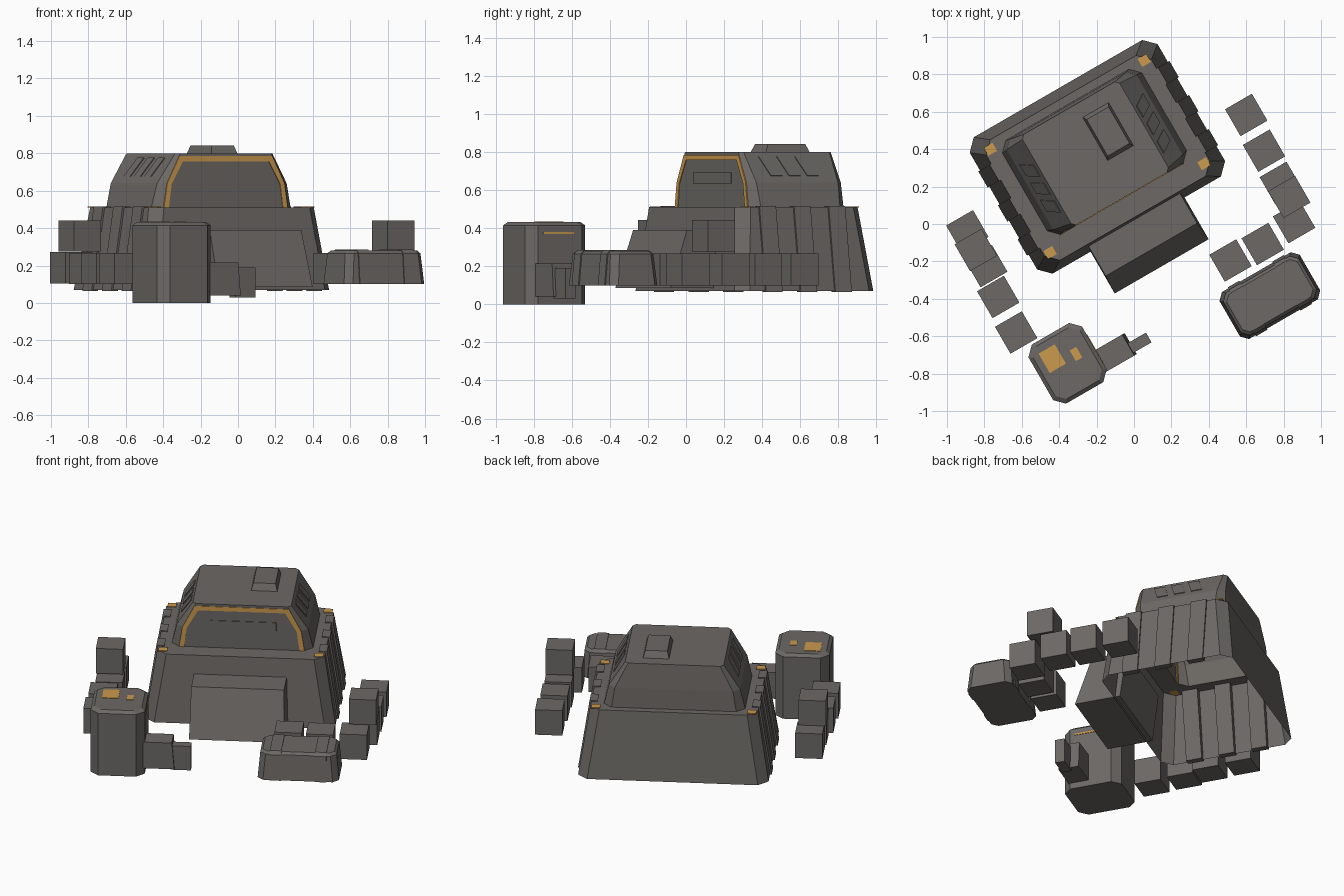
import bpy, bmesh, math
from mathutils import Matrix, Vector

if "Cube" in bpy.data.objects:
    bpy.data.objects.remove(bpy.data.objects["Cube"])

# whole machine is turned 30 degrees; parts are built in local u, v, z
TURN = Matrix.Rotation(math.radians(30), 4, 'Z')


def material(name, rgb):
    m = bpy.data.materials.new(name)
    m.diffuse_color = (*rgb, 1)
    m.use_nodes = True
    m.node_tree.nodes["Principled BSDF"].inputs["Base Color"].default_value = m.diffuse_color
    return m


GREY = material("warm_grey", (0.15, 0.14, 0.13))
GOLD = material("gold", (0.60, 0.32, 0.075))


def finish(name, bm, mat):
    bmesh.ops.recalc_face_normals(bm, faces=bm.faces)
    bm.transform(TURN)
    me = bpy.data.meshes.new(name)
    bm.to_mesh(me)
    bm.free()
    me.materials.append(mat)
    ob = bpy.data.objects.new(name, me)
    bpy.context.collection.objects.link(ob)
    return ob


def ring_points(z, u0, u1, v0, v1, c=0):
    if c == 0:
        return [(u0, v0, z), (u1, v0, z), (u1, v1, z), (u0, v1, z)]
    return [(u0 + c, v0, z), (u1 - c, v0, z), (u1, v0 + c, z), (u1, v1 - c, z),
            (u1 - c, v1, z), (u0 + c, v1, z), (u0, v1 - c, z), (u0, v0 + c, z)]


def loft(name, rings, mat=GREY, bottom=True):
    """Stack of (optionally chamfered) rectangles: z, u0, u1, v0, v1, chamfer."""
    bm = bmesh.new()
    loops = [[bm.verts.new(p) for p in ring_points(*r)] for r in rings]
    n = len(loops[0])
    for a, b in zip(loops, loops[1:]):
        for i in range(n):
            j = (i + 1) % n
            bm.faces.new((a[i], a[j], b[j], b[i]))
    bm.faces.new(loops[-1])
    if bottom:
        bm.faces.new(loops[0][::-1])
    return finish(name, bm, mat)


def box(name, u0, u1, v0, v1, z0, z1, mat=GREY):
    return loft(name, [(z0, u0, u1, v0, v1), (z1, u0, u1, v0, v1)], mat)


def plate(name, pts, push, mat=GREY):
    """Thin slab: polygon extruded both ways along push."""
    bm = bmesh.new()
    d = Vector(push)
    a = [bm.verts.new(Vector(p) - d) for p in pts]
    b = [bm.verts.new(Vector(p) + d) for p in pts]
    n = len(pts)
    for i in range(n):
        j = (i + 1) % n
        bm.faces.new((a[i], a[j], b[j], b[i]))
    bm.faces.new(a[::-1])
    bm.faces.new(b)
    return finish(name, bm, mat)


# hull and cabin: one shell, open underneath
M = 0.01
loft("hull_and_cabin", [
    (0.07, M - 0.58, M + 0.58, -0.012, 0.83, 0.06),
    (0.51, M - 0.51, M + 0.51, 0.03, 0.775, 0.06),
    (0.51, M - 0.43, M + 0.43, 0.15, 0.73, 0.05),
    (0.64, M - 0.40, M + 0.40, 0.15, 0.725, 0.04),
    (0.80, M - 0.30, M + 0.30, 0.15, 0.71, 0.02)], bottom=False)

# roof hatch
loft("roof_hatch", [(0.79, 0.045, 0.21, 0.36, 0.635),
                    (0.843, 0.06, 0.195, 0.385, 0.61)])

# ribs, side vents and gold corner lamps, mirrored left and right
for s, side in ((-1, "left"), (1, "right")):
    for k, v in enumerate((0.19, 0.40, 0.61)):
        lo = sorted((M + s * 0.55, M + s * 0.59))
        hi = sorted((M + s * 0.47, M + s * 0.52))
        loft(f"{side}_rib_{k}", [(0.065, *lo, v - 0.05, v + 0.05),
                                 (0.516, *hi, v - 0.05, v + 0.05)])
    for k, v in enumerate((0.25, 0.36, 0.47)):
        plate(f"{side}_vent_{k}", [
            (M + s * 0.378, v + 0.04, 0.675), (M + s * 0.378, v + 0.11, 0.675),
            (M + s * 0.316, v + 0.07, 0.775), (M + s * 0.316, v, 0.775)],
            (s * 0.004, 0, 0.002))
    for v, end in ((0.092, "front"), (0.73, "back")):
        u = M + s * 0.475
        box(f"{end}_{side}_corner_lamp", u - 0.027, u + 0.027,
            v - 0.025, v + 0.025, 0.509, 0.515, GOLD)
    # gold side strips of the cabin front
    plate(f"{side}_lower_trim", [(M + s * u, 0.15, z) for u, z in (
        (0.382, 0.51), (0.362, 0.64), (0.335, 0.635), (0.352, 0.51))],
        (0, 0.004, 0), GOLD)
    plate(f"{side}_upper_trim", [(M + s * u, 0.15, z) for u, z in (
        (0.362, 0.64), (0.287, 0.785), (0.265, 0.757), (0.335, 0.635))],
        (0, 0.004, 0), GOLD)
plate("top_trim", [(M + u, 0.15, z) for u, z in (
    (-0.287, 0.785), (0.287, 0.785), (0.265, 0.757), (-0.265, 0.757))],
    (0, 0.004, 0), GOLD)

# slot panel on the cabin front
box("front_slot", -0.18, 0.22, 0.146, 0.154, 0.635, 0.692)

# sloping nose block
loft("nose", [(0.085, -0.275, 0.305, -0.27, 0.02),
              (0.39, -0.27, 0.295, -0.165, 0.06)])

# arms of loose cubes: world centre x, y and base height
ARMS = {
    "left": [(-0.891, -0.039, 0.105), (-0.846, -0.139, 0.275), (-0.79, -0.225, 0.10),
             (-0.726, -0.39, 0.10), (-0.63, -0.58, 0.10)],
    "right": [(0.60, 0.583, 0.10), (0.695, 0.392, 0.10), (0.785, 0.22, 0.10),
              (0.83, 0.145, 0.275), (0.856, 0.01, 0.10), (0.688, -0.107, 0.10),
              (0.516, -0.195, 0.10)]}
BACK = TURN.inverted()
for side, cubes in ARMS.items():
    for k, (x, y, z) in enumerate(cubes):
        c = BACK @ Vector((x, y, 0))
        box(f"{side}_arm_block_{k}", c.x - 0.083, c.x + 0.083,
            c.y - 0.083, c.y + 0.083, z, z + 0.167)

# left fist: tall block with bevelled rim
loft("fist_block", [(0.0, -0.845, -0.515, -0.65, -0.285, 0.05),
                    (0.415, -0.845, -0.515, -0.65, -0.285, 0.05),
                    (0.432, -0.825, -0.535, -0.63, -0.305, 0.045)])
for name, x, y, hu, hv in (("large", -0.437, -0.72, 0.05, 0.06),
                           ("small", -0.31, -0.695, 0.02, 0.033)):
    c = BACK @ Vector((x, y, 0))
    box(f"{name}_fist_panel", c.x - hu, c.x + hu, c.y - hv, c.y + hv,
        0.430, 0.435, GOLD)
box("fist_side_stripe", -0.518, -0.512, -0.57, -0.385, 0.37, 0.38, GOLD)

# two-step barrel on the fist
loft("barrel_base", [(0.04, -0.53, -0.335, -0.61, -0.48),
                     (0.215, -0.53, -0.35, -0.61, -0.48)])
box("barrel_tip", -0.36, -0.235, -0.595, -0.535, 0.03, 0.19)

# right foot: tapered block with two raised bands
loft("foot_block", [(0.10, 0.19, 0.685, -0.84, -0.55, 0.035),
                    (0.265, 0.205, 0.67, -0.825, -0.565, 0.035),
                    (0.28, 0.22, 0.655, -0.81, -0.58, 0.03)])
for k, u in enumerate((0.30, 0.575)):
    loft(f"foot_band_{k}", [(0.10, u - 0.035, u + 0.035, -0.846, -0.544),
                            (0.265, u - 0.035, u + 0.035, -0.831, -0.559),
                            (0.285, u - 0.035, u + 0.035, -0.812, -0.578)])
